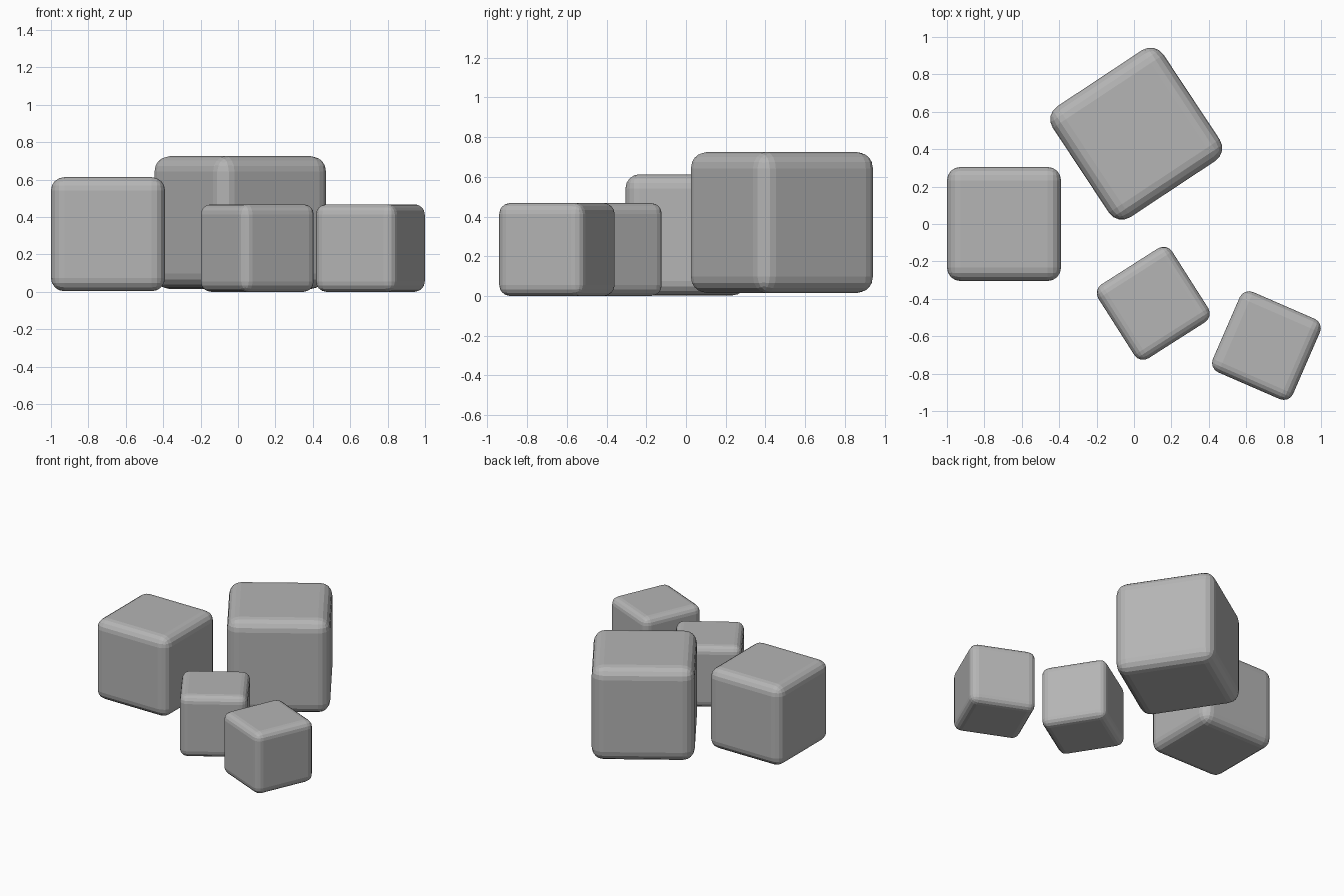
import bpy
from math import radians

if "Cube" in bpy.data.objects:
    bpy.data.objects.remove(bpy.data.objects["Cube"])

# Dark grey surface
grey = bpy.data.materials.new("dark_grey")
grey.diffuse_color = (0.46, 0.46, 0.46, 1)
grey.use_nodes = True
grey.node_tree.nodes["Principled BSDF"].inputs["Base Color"].default_value = grey.diffuse_color


def rounded_cube(name, x, y, z_bottom, size, angle):
    # Flat-shaded cube with faceted round edges, turned about its vertical axis
    bpy.ops.mesh.primitive_cube_add(
        size=size, location=(x, y, z_bottom + size / 2), rotation=(0, 0, radians(angle)))
    cube = bpy.context.object
    cube.name = name
    cube.data.materials.append(grey)
    bevel = cube.modifiers.new("rounded_edges", 'BEVEL')
    bevel.width = size * 0.117
    bevel.segments = 4
    bevel.limit_method = 'NONE'
    return cube


# Four scattered blocks
rounded_cube("left_block", -0.695, 0.0, 0.003, 0.61, 0)
rounded_cube("large_back_block", 0.012, 0.483, 0.015, 0.71, 33.5)
rounded_cube("small_middle_block", 0.103, -0.424, 0.0, 0.468, 32.5)
rounded_cube("small_right_block", 0.708, -0.65, 0.0, 0.468, -23.5)
